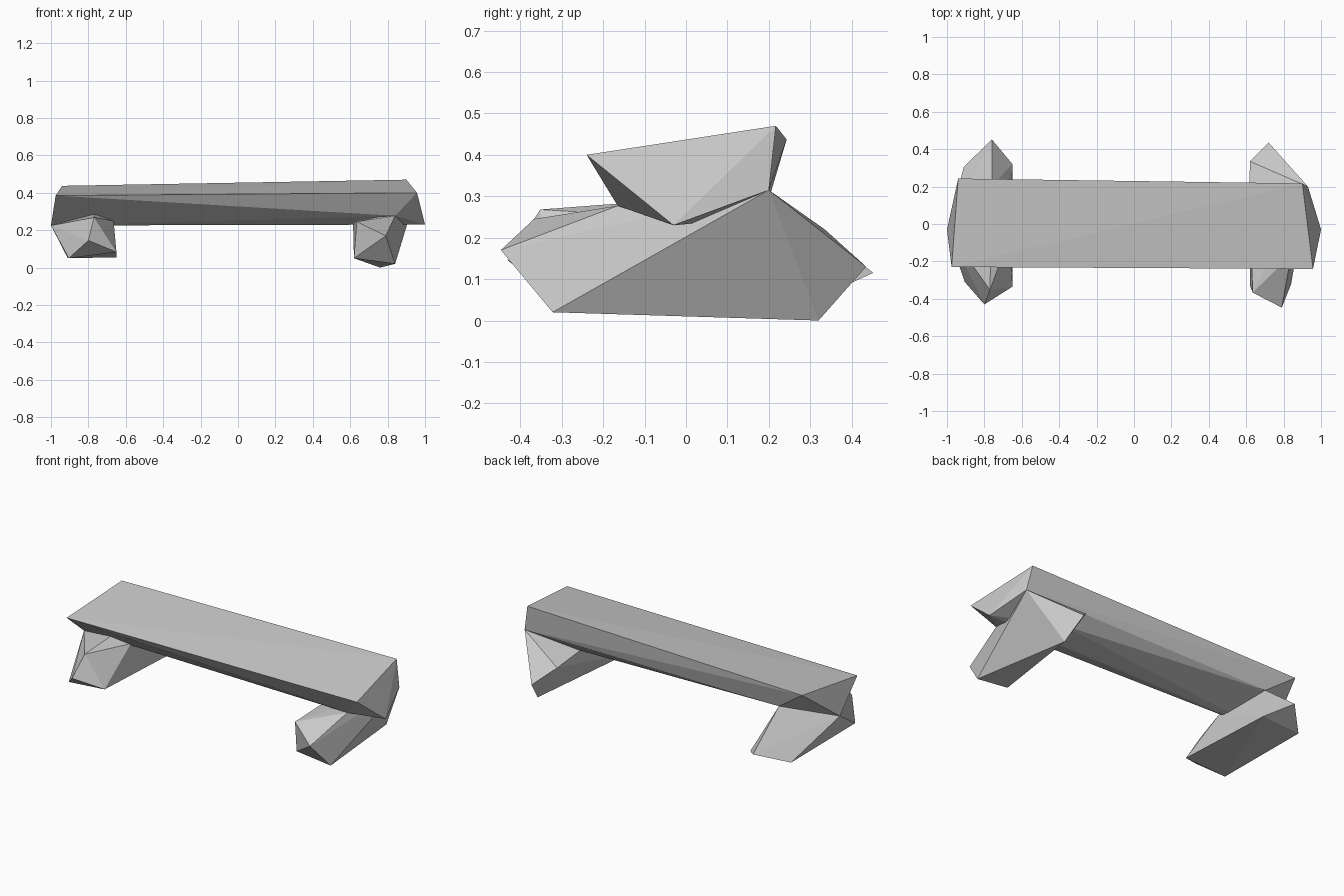
import bpy
import bmesh
from mathutils import Vector

default_cube = bpy.data.objects.get("Cube")
if default_cube:
    bpy.data.objects.remove(default_cube, do_unlink=True)


def flat_material(name, color):
    material = bpy.data.materials.new(name)
    material.use_nodes = True
    material.diffuse_color = color
    shader = next(n for n in material.node_tree.nodes if n.type == "BSDF_PRINCIPLED")
    shader.inputs["Base Color"].default_value = color
    shader.inputs["Roughness"].default_value = 1
    return material


def chiselled_block(name, corners, material):
    """Make a faceted block as the convex skin around its corners."""
    bm = bmesh.new()
    for corner in corners:
        bm.verts.new(Vector(corner))
    result = bmesh.ops.convex_hull(bm, input=bm.verts[:])
    unused = {v for v in result["geom_interior"] if isinstance(v, bmesh.types.BMVert)}
    bmesh.ops.delete(bm, geom=list(unused), context="VERTS")
    bmesh.ops.recalc_face_normals(bm, faces=bm.faces[:])
    mesh = bpy.data.meshes.new(name)
    bm.to_mesh(mesh)
    bm.free()
    mesh.materials.append(material)
    block = bpy.data.objects.new(name, mesh)
    bpy.context.collection.objects.link(block)
    return block


stone = flat_material("stone grey", (.6, .6, .6, 1))

# Corners where each foot meets the underside of the seat
left_front = (.84, -.165, .277)
left_back = (.93, .2, .315)
left_inner = (.615, .125, .245)
right_outer = (-1, -.03, .225)
right_back = (-.76, .205, .31)
right_inner = (-.665, -.065, .25)

# Seat slab: four top corners, one pointed end and the shared underside
chiselled_block("seat_slab", [
    (.957, -.24, .4), (.9, .217, .47),
    (-.94, .243, .437), (-.975, -.23, .385),
    (1, -.03, .23),
    left_front, left_back, left_inner,
    right_outer, right_back, right_inner,
], stone)

# Left foot: front tip, back tip, then inner and outer base corners
chiselled_block("left_foot", [
    left_front, left_back, left_inner,
    (.79, -.447, .17), (.72, .435, .13),
    (.635, -.367, .245), (.62, .335, .22),
    (.62, -.33, .05), (.84, -.322, .02), (.76, .32, 0),
], stone)

# Right foot: same order, with a flatter base
chiselled_block("right_foot", [
    right_outer, right_back, right_inner,
    (-.8, -.43, .145), (-.76, .452, .115),
    (-.77, -.352, .268),
    (-.65, -.335, .083), (-.65, .32, .055),
    (-.905, -.31, .05), (-.91, .305, .05),
], stone)
